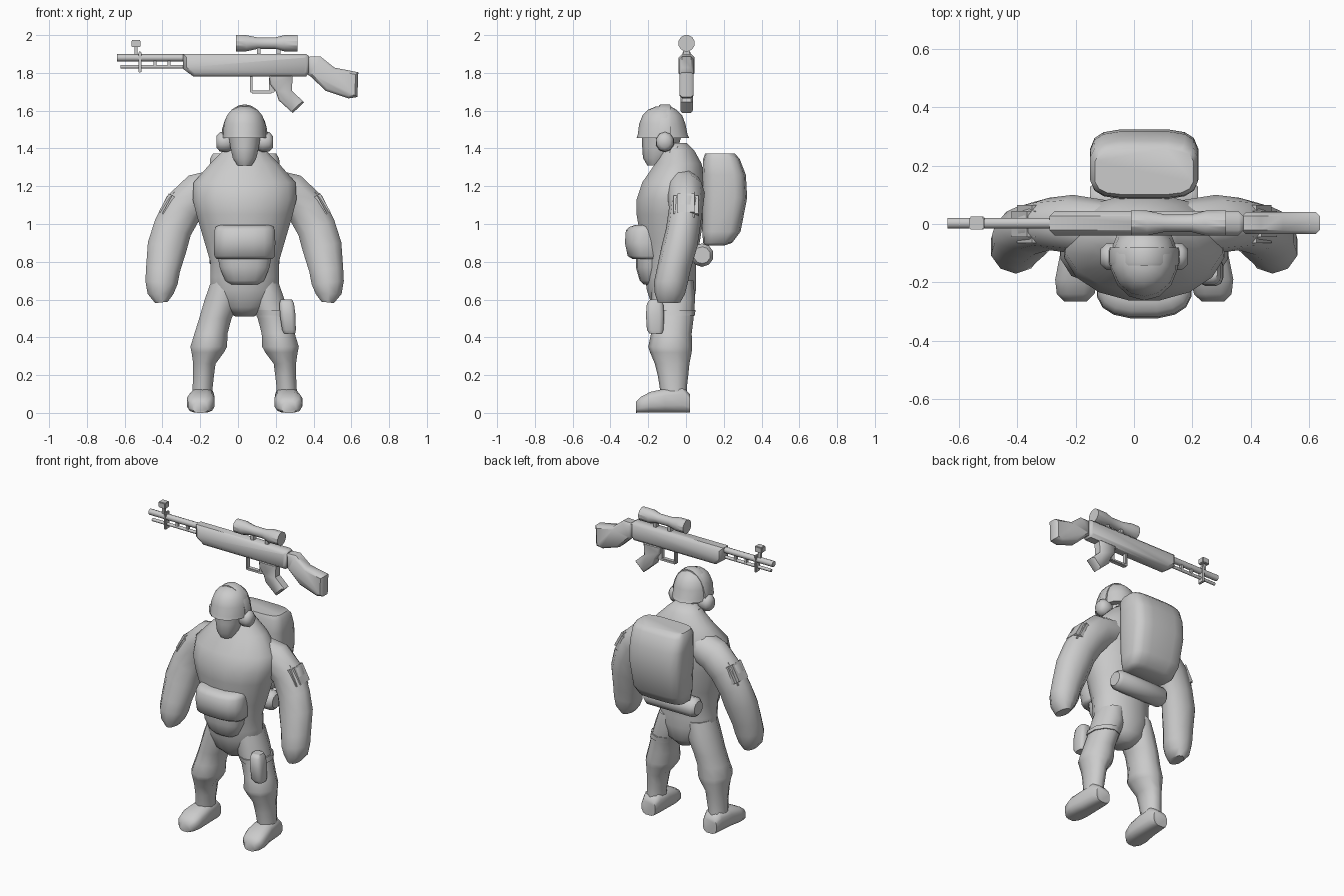
import bpy, bmesh, math
from mathutils import Vector, Matrix

X0 = 0.035  # centre line of the figure
mat = bpy.data.materials.new("plain_grey")
mat.diffuse_color = (0.6, 0.6, 0.6, 1)


def finish(name, bm, angle=50):
    bmesh.ops.recalc_face_normals(bm, faces=bm.faces[:])
    me = bpy.data.meshes.new(name)
    bm.to_mesh(me)
    bm.free()
    me.materials.append(mat)
    ob = bpy.data.objects.new(name, me)
    bpy.context.collection.objects.link(ob)
    bpy.ops.object.select_all(action='DESELECT')
    ob.select_set(True)
    bpy.context.view_layer.objects.active = ob
    bpy.ops.object.shade_smooth_by_angle(angle=math.radians(angle))
    return ob


def loft(name, rings, n=12, p=2.0, angle=50):
    """Skin over rings of (centre, half axis, half axis); p > 2 squares the section."""
    bm = bmesh.new()
    loops = []
    for c, u, v in rings:
        loop = []
        for i in range(n):
            a = math.tau * (i + 0.5) / n
            cs, sn = (math.copysign(abs(f) ** (2 / p), f) for f in (math.cos(a), math.sin(a)))
            loop.append(bm.verts.new(Vector(c) + Vector(u) * cs + Vector(v) * sn))
        loops.append(loop)
    for a, b in zip(loops, loops[1:]):
        for i in range(n):
            j = (i + 1) % n
            bm.faces.new((a[i], a[j], b[j], b[i]))
    bm.faces.new(loops[0])
    bm.faces.new(loops[-1])
    return finish(name, bm, angle)


def level(name, rows, **kw):
    """Loft upwards: rows of z, x, front y, back y, half width."""
    return loft(name, [((x, (f + b) / 2, z), (w, 0, 0), (0, (b - f) / 2, 0))
                       for z, x, f, b, w in rows], **kw)


def rod(name, rows, y=0.003, z=0.0, n=10, **kw):
    """Loft along x: rows of x, radius."""
    return loft(name, [((x, y, z), (0, r, 0), (0, 0, r)) for x, r in rows], n=n, **kw)


def slab(name, pts, half, bevel=0.012, y=0.003):
    """Side profile in x, z extruded across y with rounded edges."""
    bm = bmesh.new()
    f = bm.faces.new([bm.verts.new((x, y - half, z)) for x, z in pts])
    r = bmesh.ops.extrude_face_region(bm, geom=[f])
    bmesh.ops.translate(bm, vec=(0, 2 * half, 0),
                        verts=[g for g in r['geom'] if isinstance(g, bmesh.types.BMVert)])
    if bevel:
        edges = [e for e in bm.edges if abs(e.verts[0].co.y - e.verts[1].co.y) < 1e-5]
        bmesh.ops.bevel(bm, geom=edges, offset=bevel, segments=1, affect='EDGES')
    return finish(name, bm, 45)


def box(name, c, size, tilt=0.0, bevel=0.012):
    bm = bmesh.new()
    bmesh.ops.create_cube(bm, size=1)
    bmesh.ops.scale(bm, vec=size, verts=bm.verts)
    if bevel:
        bmesh.ops.bevel(bm, geom=bm.edges[:], offset=bevel, segments=2, affect='EDGES')
    bmesh.ops.transform(bm, matrix=Matrix.Translation(c) @ Matrix.Rotation(tilt, 4, 'Y'), verts=bm.verts)
    return finish(name, bm, 45)


# Torso and hips
level("torso", [(0.51, X0, -0.13, 0.0, 0.05), (0.56, X0, -0.18, 0.04, 0.14),
                (0.65, X0, -0.21, 0.055, 0.185), (0.72, X0, -0.22, 0.055, 0.185),
                (0.80, X0, -0.23, 0.055, 0.185), (0.90, X0, -0.24, 0.075, 0.215),
                (1.05, X0, -0.265, 0.10, 0.26), (1.13, X0, -0.265, 0.105, 0.28),
                (1.22, X0, -0.235, 0.105, 0.275), (1.32, X0, -0.165, 0.085, 0.185),
                (1.39, X0, -0.13, 0.045, 0.115), (1.43, X0, -0.10, 0.005, 0.07)], n=16)

for s, side in ((-1, "right"), (1, "left")):
    # Arm with fist: distance out, y, z, half width, half depth
    arm = [(0.12, -0.02, 1.20, 0.10, 0.10), (0.245, 0.0, 1.165, 0.11, 0.10),
           (0.325, 0.0, 1.085, 0.112, 0.09), (0.38, -0.015, 0.98, 0.108, 0.09),
           (0.41, -0.035, 0.88, 0.11, 0.095), (0.432, -0.065, 0.76, 0.095, 0.09),
           (0.44, -0.08, 0.69, 0.09, 0.09), (0.445, -0.085, 0.63, 0.072, 0.08),
           (0.44, -0.09, 0.585, 0.035, 0.06)]
    rings = []
    for i, (d, y, z, w, h) in enumerate(arm):
        a, b = arm[max(i - 1, 0)], arm[min(i + 1, len(arm) - 1)]
        t = Vector((b[0] - a[0], 0, b[2] - a[2])).normalized()
        rings.append(((X0 + s * d, y, z), (s * -t.z * w, 0, t.x * w), (0, h, 0)))
    loft(side + "_arm", rings, n=10)

    # Upper arm pad
    box(side + "_arm_pad", (X0 + s * 0.395, 0.0, 1.095), (0.075, 0.13, 0.15), -s * 0.5, 0.02)

    # Leg
    rows = [(0.70, 0.10, -0.18, 0.04, 0.08), (0.60, 0.118, -0.185, 0.048, 0.098),
            (0.50, 0.155, -0.18, 0.04, 0.09), (0.42, 0.178, -0.185, 0.03, 0.092),
            (0.35, 0.19, -0.20, 0.033, 0.102), (0.32, 0.195, -0.19, 0.03, 0.09),
            (0.26, 0.213, -0.165, 0.018, 0.062), (0.20, 0.217, -0.15, 0.012, 0.058),
            (0.14, 0.222, -0.14, 0.005, 0.056), (0.06, 0.225, -0.13, 0.01, 0.058)]
    level(side + "_leg", [(z, X0 + s * d, f, b, w) for z, d, f, b, w in rows], n=10)

    # Boot: y, distance out, half width, height
    boot = [(0.022, 0.222, 0.05, 0.10), (-0.02, 0.222, 0.062, 0.14), (-0.11, 0.225, 0.066, 0.13),
            (-0.19, 0.232, 0.075, 0.112), (-0.24, 0.235, 0.066, 0.085), (-0.265, 0.235, 0.04, 0.06)]
    loft(side + "_boot", [((X0 + s * d, y, h / 2), (w, 0, 0), (0, 0, h / 2)) for y, d, w, h in boot],
         n=12, p=3)

    # Ear cup
    loft(side + "_ear_cup", [((X0 + s * d, -0.112, 1.435), (0, r, 0), (0, 0, r * 1.1))
                             for d, r in ((0.07, 0.04), (0.095, 0.05), (0.13, 0.047), (0.15, 0.028))], n=10)

    # Collar flap
    loft(side + "_collar", [((X0 + s * d, y, z), (0.028, 0, 0), (0, 0.03, 0))
                            for d, y, z in ((0.11, -0.10, 1.28), (0.095, -0.08, 1.36), (0.07, -0.06, 1.41))], n=6)

# Head and helmet
level("face", [(1.31, X0, -0.205, -0.12, 0.04), (1.35, X0, -0.228, -0.07, 0.066),
               (1.41, X0, -0.232, -0.04, 0.08), (1.48, X0, -0.235, -0.02, 0.09)], n=10)
level("neck", [(1.30, X0, -0.16, 0.0, 0.075), (1.42, X0, -0.16, -0.02, 0.07)], n=10)
level("helmet", [(1.455, X0, -0.262, 0.018, 0.118), (1.475, X0, -0.255, 0.008, 0.116),
                 (1.53, X0, -0.248, -0.003, 0.112), (1.575, X0, -0.23, -0.02, 0.096),
                 (1.605, X0, -0.20, -0.05, 0.07), (1.622, X0, -0.16, -0.08, 0.03)], n=14)

# Headset band over the helmet
band = []
for k in range(13):
    a = math.pi * k / 12
    u = Vector((math.cos(a), 0, math.sin(a)))
    c = Vector((X0 + 0.112 * u.x, -0.112, 1.46 + 0.163 * u.z))
    band.append((c, u * 0.011, (0, 0.032, 0)))
loft("headset_band", band, n=8, p=4)

# Backpack and bedroll
level("backpack", [(0.885, X0, 0.10, 0.20, 0.13), (0.90, X0, 0.09, 0.245, 0.16),
                   (0.96, X0, 0.085, 0.29, 0.175), (1.14, X0, 0.085, 0.325, 0.187),
                   (1.26, X0, 0.085, 0.318, 0.187), (1.345, X0, 0.09, 0.285, 0.185),
                   (1.372, X0, 0.10, 0.26, 0.17)], n=16, p=4)
rod("bedroll", [(X0 - 0.185, 0.045), (X0 - 0.165, 0.062), (X0 + 0.165, 0.062), (X0 + 0.185, 0.045)],
    y=0.085, z=0.835)

# Belly pouches
level("belly_pouch", [(0.815, X0, -0.285, -0.12, 0.15), (0.83, X0, -0.31, -0.11, 0.163),
                      (0.90, X0, -0.325, -0.11, 0.165), (0.965, X0, -0.32, -0.11, 0.163),
                      (0.985, X0, -0.30, -0.11, 0.155), (0.995, X0, -0.27, -0.12, 0.135)], n=16, p=2.6)
level("lower_pouch", [(0.68, X0, -0.225, -0.12, 0.08), (0.70, X0, -0.245, -0.11, 0.105),
                      (0.77, X0, -0.265, -0.11, 0.135), (0.83, X0, -0.265, -0.11, 0.145)], n=14, p=2.4)

# Thigh pouch and strap on one leg
level("thigh_pouch", [(0.42, 0.273, -0.195, -0.125, 0.03), (0.44, 0.27, -0.208, -0.118, 0.037),
                      (0.52, 0.263, -0.213, -0.115, 0.042), (0.58, 0.258, -0.208, -0.12, 0.039),
                      (0.60, 0.256, -0.19, -0.13, 0.03)], n=12, p=3.5)
level("thigh_strap", [(0.515, 0.188, -0.187, 0.047, 0.095), (0.545, 0.178, -0.189, 0.05, 0.097)], n=10)

# Rifle body
slab("rifle_body", [(-0.29, 1.90), (-0.29, 1.82), (-0.235, 1.78), (0.36, 1.78), (0.375, 1.80),
                    (0.375, 1.89), (0.36, 1.90)], 0.042, 0.018)
slab("rifle_stock", [(0.37, 1.885), (0.435, 1.888), (0.51, 1.828), (0.637, 1.803), (0.632, 1.672),
                     (0.585, 1.665), (0.465, 1.705), (0.385, 1.78), (0.37, 1.79)], 0.038, 0.014)
slab("rifle_grip", [(0.165, 1.79), (0.29, 1.79), (0.285, 1.705), (0.35, 1.645), (0.29, 1.587),
                    (0.215, 1.655), (0.20, 1.70), (0.17, 1.74)], 0.033, 0.01)

# Trigger guard
for nm, c, size in (("front", (0.07, 0.003, 1.74), (0.014, 0.03, 0.09)),
                    ("bottom", (0.125, 0.003, 1.70), (0.11, 0.03, 0.016)),
                    ("rear", (0.178, 0.003, 1.735), (0.03, 0.03, 0.08))):
    box("trigger_guard_" + nm, c, size, 0, 0.003)

# Barrel, gas tube, clamps and front sight
rod("barrel", [(-0.64, 0.019), (-0.28, 0.019)], z=1.88)
rod("gas_tube", [(-0.622, 0.010), (-0.28, 0.010)], z=1.833, n=8)
for x in (-0.44, -0.365):
    box("tube_clamp", (x, 0.003, 1.85), (0.016, 0.02, 0.04), 0, 0)
box("sight_block", (-0.52, 0.003, 1.857), (0.016, 0.045, 0.112), 0, 0.004)
box("sight_post", (-0.54, 0.003, 1.92), (0.016, 0.016, 0.06), 0, 0)
box("sight_head", (-0.54, 0.003, 1.955), (0.05, 0.044, 0.038), 0, 0.004)

# Scope on two mounts
rod("scope", [(-0.01, 0.044), (0.045, 0.044), (0.105, 0.031), (0.195, 0.031), (0.245, 0.044), (0.315, 0.044)],
    z=1.957, n=12, angle=30)
for x in (0.11, 0.215):
    box("scope_mount", (x, 0.003, 1.915), (0.02, 0.03, 0.05), 0, 0)
